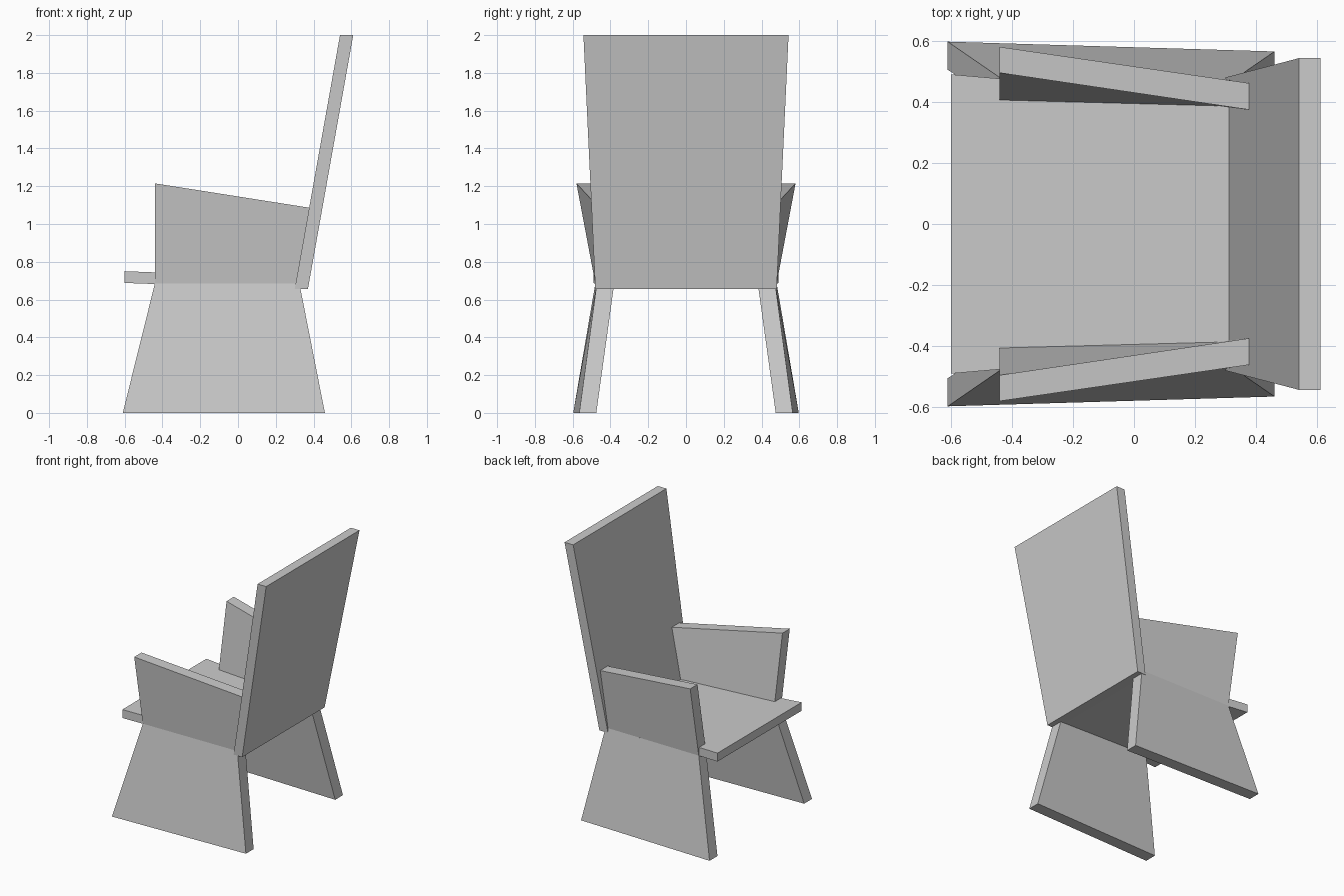
import bpy

cube = bpy.data.objects.get("Cube")
if cube:
    bpy.data.objects.remove(cube, do_unlink=True)

# One plain grey for the whole chair
grey = bpy.data.materials.new("plain grey")
grey.use_nodes = True
colour = (0.6, 0.6, 0.6, 1)
grey.diffuse_color = colour
grey.node_tree.nodes["Principled BSDF"].inputs["Base Color"].default_value = colour


def board(name, side_a, side_b):
    """Make a flat board from two matching four-cornered sides."""
    count = len(side_a)
    faces = [tuple(range(count)), tuple(reversed(range(count, 2 * count)))]
    for i in range(count):
        j = (i + 1) % count
        faces.append((j, i, count + i, count + j))
    mesh = bpy.data.meshes.new(name)
    mesh.from_pydata(side_a + side_b, [], faces)
    mesh.materials.append(grey)
    obj = bpy.data.objects.new(name, mesh)
    bpy.context.collection.objects.link(obj)
    # Make all faces point outwards
    bpy.context.view_layer.objects.active = obj
    obj.select_set(True)
    bpy.ops.object.mode_set(mode="EDIT")
    bpy.ops.mesh.select_all(action="SELECT")
    bpy.ops.mesh.normals_make_consistent(inside=False)
    bpy.ops.object.mode_set(mode="OBJECT")
    obj.select_set(False)
    return obj


def side_panel(name, outline, outer, inner, side):
    """Upright panel: x, z outline with outer and inner y at each corner."""
    faces = [[(x, side * y, z) for (x, z), y in zip(outline, ys)]
             for ys in (outer, inner)]
    return board(name, *faces)


def mirrored(points):
    """Four corners from two x, half width, z points."""
    (xa, ya, za), (xb, yb, zb) = points
    return [(xa, -ya, za), (xa, ya, za), (xb, yb, zb), (xb, -yb, zb)]


# Side panels: splayed legs below, flared arms above
knee = 0.685
for label, side in (("left", -1), ("right", 1)):
    side_panel(label + "_leg_panel",
               [(-0.61, 0), (0.46, 0), (0.325, knee), (-0.44, knee)],
               (0.597, 0.565, 0.472, 0.48), (0.505, 0.475, 0.38, 0.395), side)
    side_panel(label + "_arm_panel",
               [(-0.44, knee), (0.32, knee), (0.385, 1.085), (-0.44, 1.215)],
               (0.48, 0.472, 0.46, 0.58), (0.395, 0.38, 0.373, 0.495), side)

# Seat: sinks and narrows slightly towards the back
board("seat",
      mirrored([(-0.6, 0.49, 0.75), (0.32, 0.41, 0.715)]),
      mirrored([(-0.6, 0.49, 0.688), (0.32, 0.41, 0.655)]))

# Backrest: leans back and widens upwards
board("backrest",
      mirrored([(0.30, 0.48, 0.655), (0.54, 0.543, 2)]),
      mirrored([(0.37, 0.48, 0.655), (0.61, 0.543, 2)]))
